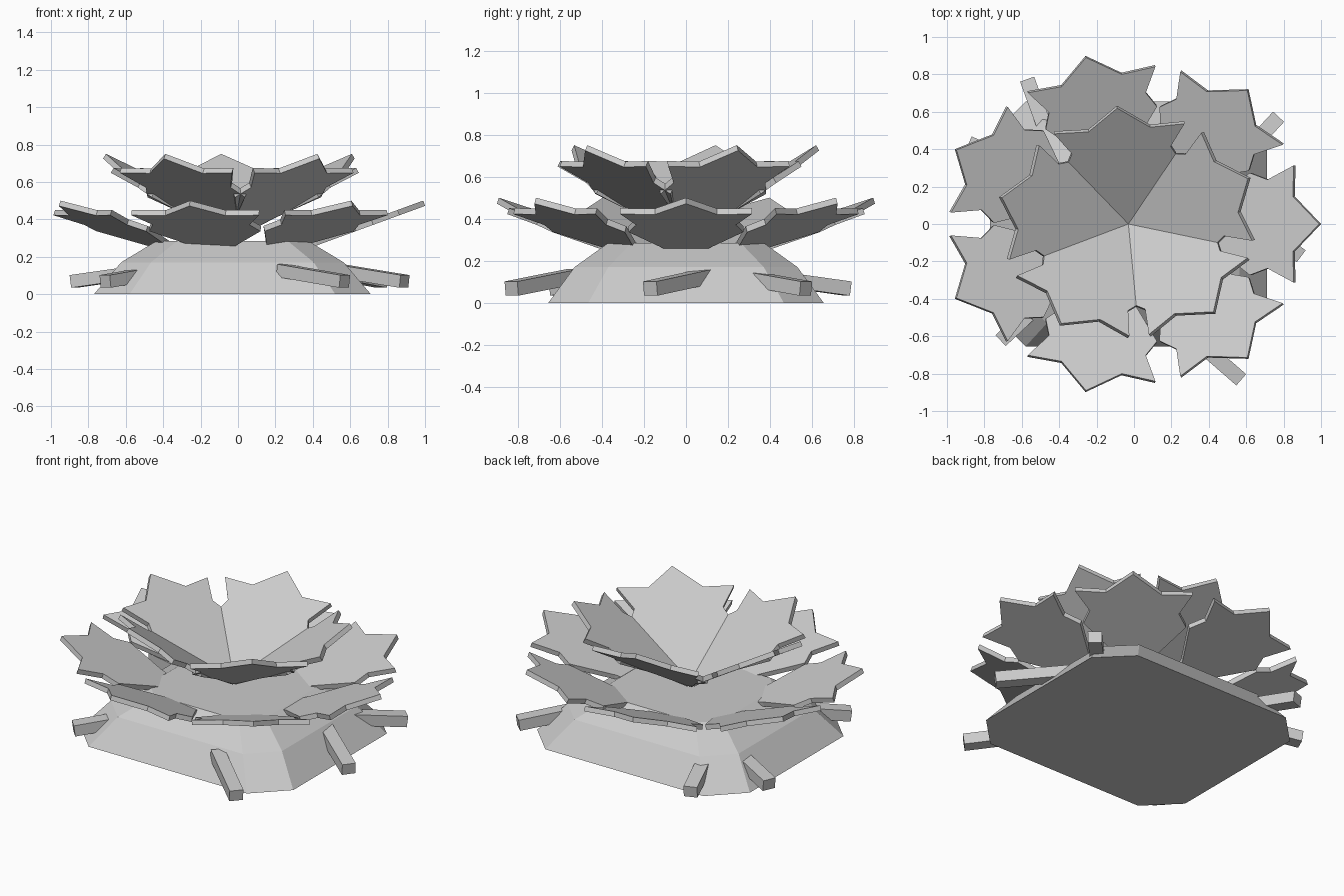
import bpy, bmesh, math
from mathutils import Matrix, Vector

if "Cube" in bpy.data.objects:
    bpy.data.objects.remove(bpy.data.objects["Cube"])

grey = bpy.data.materials.new("plain grey")
grey.diffuse_color = (0.6, 0.6, 0.6, 1)
grey.use_nodes = True
grey.node_tree.nodes["Principled BSDF"].inputs["Base Color"].default_value = grey.diffuse_color

CX, SY = -0.03, 0.895      # plant centre and front-to-back squash
SQUASH = Matrix.Translation((CX, 0, 0)) @ Matrix.Diagonal((1, SY, 1, 1))


def finish(name, bm):
    bmesh.ops.recalc_face_normals(bm, faces=bm.faces)
    me = bpy.data.meshes.new(name)
    bm.to_mesh(me)
    bm.free()
    me.materials.append(grey)
    ob = bpy.data.objects.new(name, me)
    bpy.context.collection.objects.link(ob)
    return ob


# Base mound: stacked chamfered rectangles
def mound():
    bm = bmesh.new()
    rings = []
    for hx, hy, c, z in [(0.74, 0.655, 0.19, 0), (0.595, 0.53, 0.16, 0.17),
                         (0.405, 0.37, 0.11, 0.285)]:
        pts = [(hx, -hy + c), (hx, hy - c), (hx - c, hy), (-hx + c, hy),
               (-hx, hy - c), (-hx, -hy + c), (-hx + c, -hy), (hx - c, -hy)]
        rings.append([bm.verts.new((x + CX, y, z)) for x, y in pts])
    for a, b in zip(rings, rings[1:]):
        for i in range(8):
            j = (i + 1) % 8
            bm.faces.new((a[i], a[j], b[j], b[i]))
    bm.faces.new(rings[0][::-1])
    bm.faces.new(rings[-1])
    finish("base_mound", bm)


# Jagged leaf: half outline mirrored, given thickness, then tilted and turned
HALF = [(0, 0.02), (0.2, 0.125), (0.42, 0.305), (0.52, 0.265),
        (0.67, 0.35), (0.665, 0.165)]
LENGTH, THICK = 0.815, 0.03


def leaf(name, azimuth, tilt, tip_r, tip_z):
    outline = HALF + [(LENGTH, 0)] + [(x, -y) for x, y in reversed(HALF)]
    bm = bmesh.new()
    top = [bm.verts.new((x - LENGTH, y, 0)) for x, y in outline]
    low = [bm.verts.new((x - LENGTH, y, -THICK)) for x, y in outline]
    bm.faces.new(top)
    bm.faces.new(low[::-1])
    n = len(top)
    for i in range(n):
        j = (i + 1) % n
        bm.faces.new((top[i], low[i], low[j], top[j]))
    m = (SQUASH @ Matrix.Rotation(azimuth, 4, 'Z')
         @ Matrix.Translation((tip_r, 0, tip_z)) @ Matrix.Rotation(-tilt, 4, 'Y'))
    bmesh.ops.transform(bm, matrix=m, verts=bm.verts)
    finish(name, bm)


# Root: bar running down and out of the mound, placed by its outer end
def root(name, x, y, azimuth):
    length = 0.45
    bm = bmesh.new()
    bmesh.ops.create_cube(bm, size=1)
    m = (Matrix.Translation((x, y, 0.068)) @ Matrix.Rotation(math.radians(azimuth), 4, 'Z')
         @ Matrix.Rotation(0.13, 4, 'Y') @ Matrix.Translation((-length / 2, 0, 0))
         @ Matrix.Diagonal((length, 0.08, 0.068, 1)))
    bmesh.ops.transform(bm, matrix=m, verts=bm.verts)
    finish(name, bm)


mound()
for i in range(7):
    leaf(f"lower_leaf_{i + 1}", math.tau * i / 7, 0.35, 1.02, 0.5)
for i in range(5):
    leaf(f"upper_leaf_{i + 1}", 0.4 + math.tau * i / 5, 0.55, 0.694, 0.75)
for i, r in enumerate([(0.89, -0.17, -37), (0.57, -0.83, -41), (-0.71, -0.62, -137),
                       (-0.88, 0.43, 156), (-0.57, 0.77, 110), (0.77, 0.57, 47)]):
    root(f"root_{i + 1}", *r)
